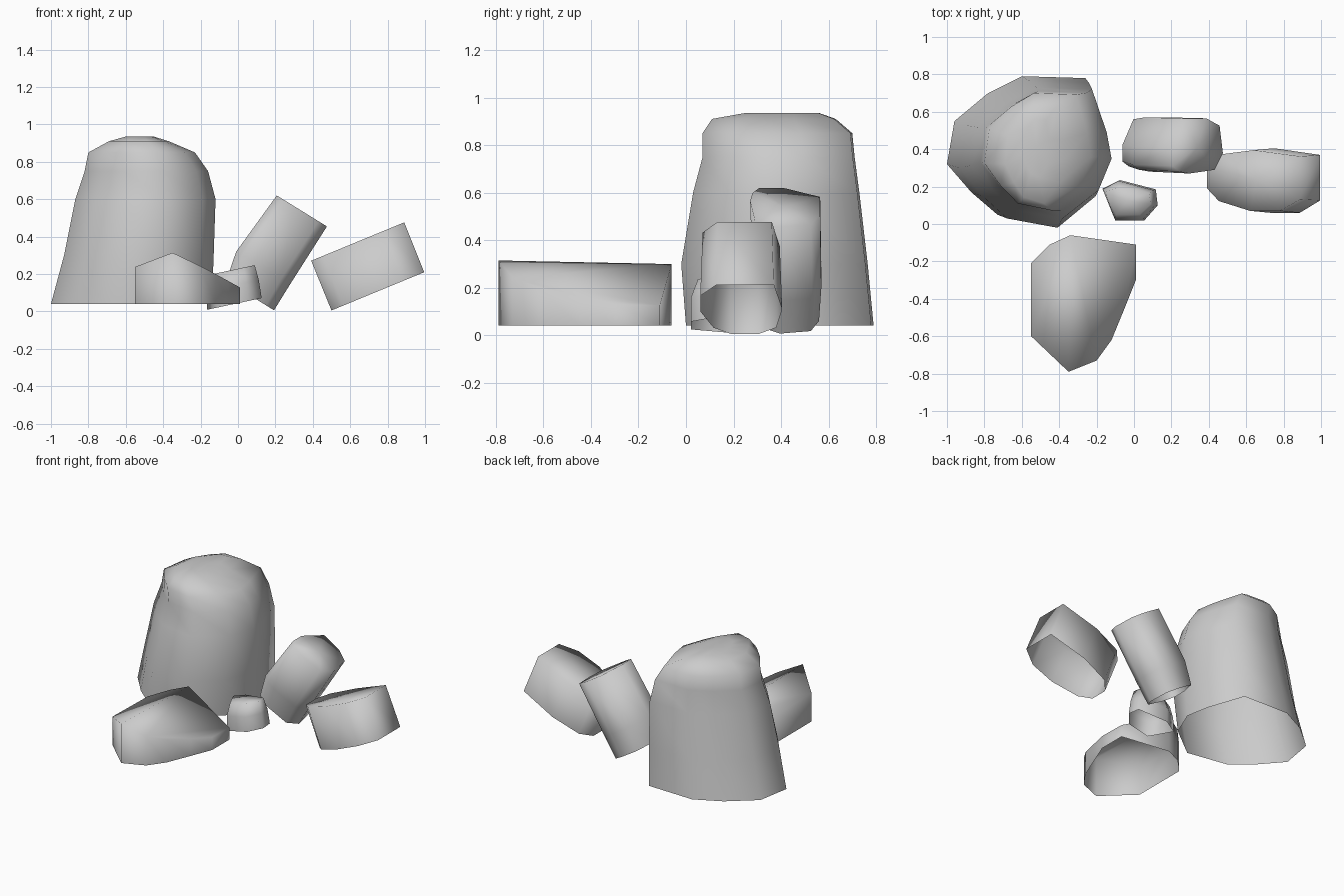
import bpy, bmesh
from math import radians
from mathutils import Matrix

cube = bpy.data.objects.get("Cube")
if cube:
    bpy.data.objects.remove(cube, do_unlink=True)

stone = bpy.data.materials.new("grey_stone")
stone.use_nodes = True
colour = (0.6, 0.6, 0.6, 1)
stone.diffuse_color = colour
stone.node_tree.nodes["Principled BSDF"].inputs["Base Color"].default_value = colour


def fit(values, low, high):
    """Rescale a list of coordinates to a new range."""
    start, span = min(values), max(values) - min(values)
    return [low + (v - start) / span * (high - low) for v in values]


def rock(name, outline, stages, origin=(0, 0, 0), tilt=0, height=None, ridge=None):
    """Loft an outline through stages (z, x range, y range); the underside stays open."""
    bm = bmesh.new()
    xs, ys = zip(*outline)
    rings = []
    for z, x_range, y_range in stages:
        points = zip(fit(xs, *x_range), fit(ys, *y_range))
        rings.append([bm.verts.new((x, y, z)) for x, y in points])
    count = len(outline)
    for low, high in zip(rings, rings[1:]):
        for i in range(count):
            j = (i + 1) % count
            bm.faces.new((low[i], low[j], high[j], high[i]))
    cap = bm.faces.new(rings[-1])
    if height:
        for v in rings[-1]:
            v.co.z = height(v.co.x, v.co.y)
        bmesh.utils.face_split(cap, rings[-1][ridge[0]], rings[-1][ridge[1]])
    else:
        bmesh.ops.poke(bm, faces=[cap])
    bmesh.ops.recalc_face_normals(bm, faces=bm.faces[:])
    bm.transform(Matrix.Translation(origin) @ Matrix.Rotation(radians(tilt), 4, "Y"))
    for face in bm.faces:
        face.smooth = True
    mesh = bpy.data.meshes.new(name)
    bm.to_mesh(mesh)
    bm.free()
    mesh.materials.append(stone)
    obj = bpy.data.objects.new(name, mesh)
    bpy.context.collection.objects.link(obj)
    return obj


# Tall boulder with a rounded top
rock("tall_boulder",
     [(-1, .32), (-.96, .55), (-.78, .7), (-.6, .79), (-.26, .78), (-.17, .52),
      (-.14, .36), (-.22, .17), (-.44, 0), (-.73, .05), (-.87, .17)],
     [(.04, (-1, -.14), (0, .79)),
      (.3, (-.93, -.13), (-.02, .765)),
      (.6, (-.87, -.12), (.03, .73)),
      (.75, (-.82, -.16), (.07, .71)),
      (.85, (-.8, -.23), (.07, .7)),
      (.91, (-.69, -.37), (.11, .63)),
      (.935, (-.6, -.45), (.25, .56))])

# Low slab with a ridge running front to back
rock("ridged_slab",
     [(-.55, -.21), (-.45, -.11), (-.34, -.06), (.01, -.11), (.01, -.3), (-.05, -.45),
      (-.12, -.62), (-.2, -.73), (-.35, -.79), (-.55, -.6)],
     [(.04, (-.55, .01), (-.79, -.06)), (.3, (-.55, .01), (-.79, -.06))],
     height=lambda x, y: .3 - .02 * y - (.5 * (x + .345) if x > -.345 else -.36 * (x + .345)),
     ridge=(2, 8))

# Leaning block beside the boulder
rock("leaning_block",
     [(-.15, .31), (-.15, .41), (-.08, .57), (.05, .57), (.13, .53),
      (.15, .38), (.1, .29), (-.05, .27), (-.11, .28)],
     [(0, (-.15, .15), (.3, .56)),
      (.16, (-.187, .15), (.28, .57)),
      (.53, (-.16, .155), (.27, .565))],
     origin=(.065, 0, .085), tilt=31.7)

# Wide block tipped the other way
rock("tipped_block",
     [(-.267, .19), (-.267, .31), (-.2, .38), (0, .405), (.267, .37),
      (.267, .13), (.15, .065), (-.02, .065), (-.2, .12)],
     [(0, (-.268, .268), (.06, .405)), (.287, (-.267, .271), (.07, .395))],
     origin=(.7475, 0, .1075), tilt=-22.4)

# Small pebble in the middle
rock("small_pebble",
     [(-.17, .19), (-.08, .235), (.11, .185), (.12, .1), (.05, .02), (-.1, .02)],
     [(0, (-.15, .15), (.02, .235)),
      (.1, (-.13, .155), (.02, .23)),
      (.18, (-.1, .15), (.05, .2))],
     origin=(-.02, 0, .04), tilt=-12)
